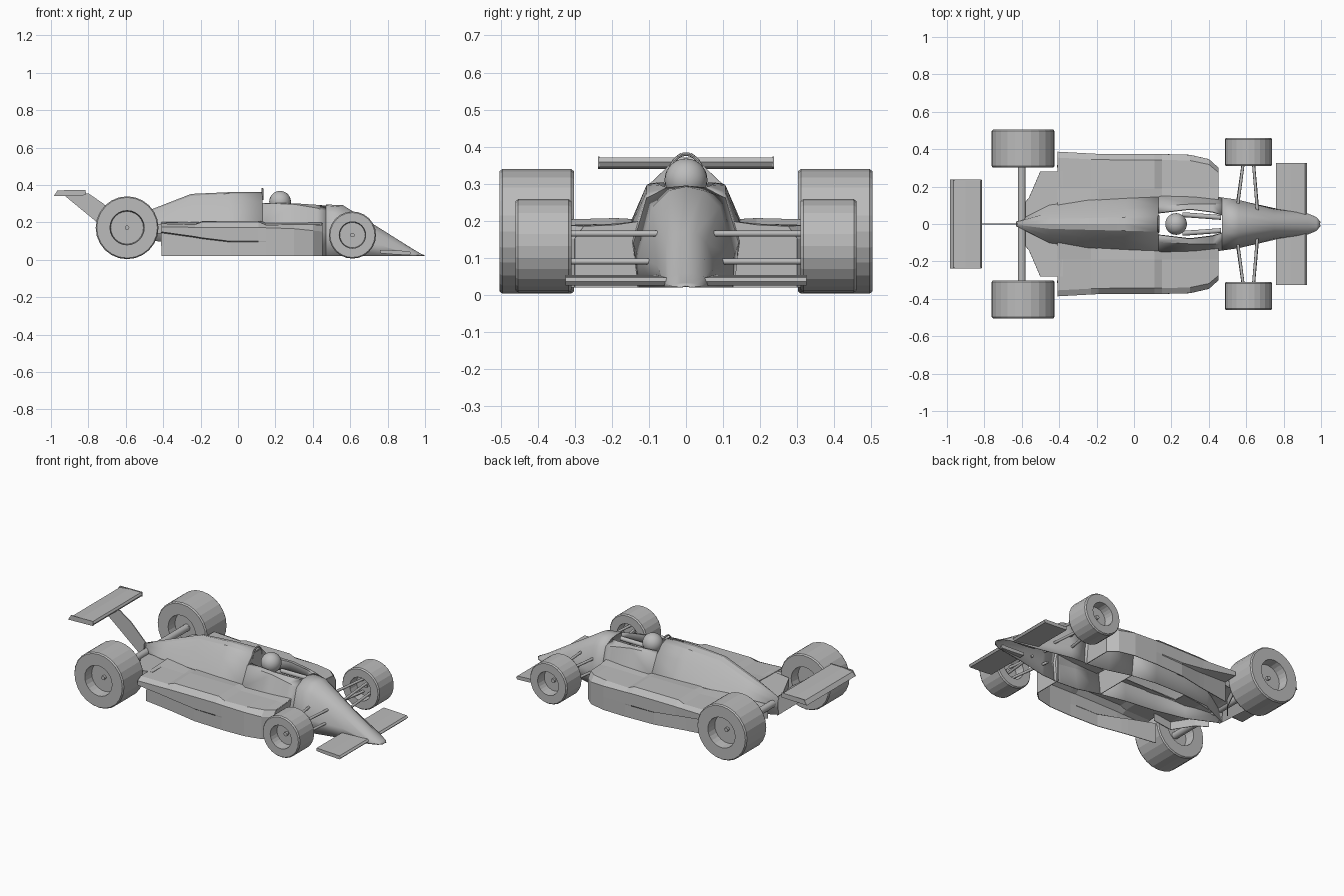
import bpy, bmesh, math
from mathutils import Vector

cube = bpy.data.objects.get("Cube")
if cube:
    bpy.data.objects.remove(cube, do_unlink=True)

# Single plain grey material
grey = bpy.data.materials.new("plain_grey")
grey.use_nodes = True
grey.diffuse_color = (0.5, 0.5, 0.5, 1)
grey.node_tree.nodes["Principled BSDF"].inputs["Base Color"].default_value = (0.5, 0.5, 0.5, 1)


def finish(name, bm, smooth=None, shell=0):
    bmesh.ops.remove_doubles(bm, verts=bm.verts, dist=0.0002)
    bmesh.ops.recalc_face_normals(bm, faces=bm.faces)
    mesh = bpy.data.meshes.new(name)
    bm.to_mesh(mesh)
    bm.free()
    mesh.materials.append(grey)
    ob = bpy.data.objects.new(name, mesh)
    bpy.context.collection.objects.link(ob)
    if shell:
        mod = ob.modifiers.new("thickness", 'SOLIDIFY')
        mod.thickness = shell
        mod.offset = 0
    if smooth:
        bpy.ops.object.select_all(action='DESELECT')
        ob.select_set(True)
        bpy.context.view_layer.objects.active = ob
        bpy.ops.object.shade_smooth_by_angle(angle=math.radians(smooth))
    return ob


def loft(name, rows, caps=False, closed=False, **kw):
    """Skin a list of equal-length point rows."""
    bm = bmesh.new()
    grid = [[bm.verts.new(p) for p in row] for row in rows]
    n = len(rows[0])
    for a, b in zip(grid, grid[1:]):
        for i in range(n if closed else n - 1):
            j = (i + 1) % n
            bm.faces.new((a[i], a[j], b[j], b[i]))
    if caps:
        bm.faces.new(grid[0])
        bm.faces.new(grid[-1])
    return finish(name, bm, **kw)


def prism(name, outline, y0, y1):
    """Extrude an (x, z) outline across y."""
    rows = [[(x, y, z) for x, z in outline] for y in (y0, y1)]
    return loft(name, rows, caps=True, closed=True)


def rod(name, a, b, radius, sides=12):
    a, b = Vector(a), Vector(b)
    bm = bmesh.new()
    bmesh.ops.create_cone(bm, cap_ends=True, segments=sides, radius1=radius,
                          radius2=radius, depth=(b - a).length)
    turn = (b - a).to_track_quat('Z', 'Y').to_matrix().to_4x4()
    turn.translation = (a + b) / 2
    bm.transform(turn)
    return finish(name, bm, smooth=40)


def half_points(x, flat):
    return [(x, y, z) for y, z in zip(flat[0::2], flat[1::2])]


def body_rows(stations):
    """Each station: x, four (y, z) points from the sill up, ridge height."""
    rows = []
    for x, *flat, ridge in stations:
        half = half_points(x, flat)
        rows.append(half + [(x, 0, ridge)] + [(x, -y, z) for _, y, z in reversed(half)])
    return rows


# Engine cover tapering to the tail
cowl = [
    (-.63, .005, .10, .010, .16, .008, .19, .004, .198, .20),
    (-.45, .09, .10, .10, .19, .06, .235, .025, .265, .272),
    (-.25, .12, .09, .125, .20, .07, .29, .03, .34, .35),
    (-.05, .13, .08, .137, .20, .08, .30, .035, .352, .359),
    (.13, .135, .06, .15, .19, .095, .30, .04, .352, .36),
]
loft("engine_cover", body_rows(cowl), smooth=20, shell=.004)

# Bulkhead closing the engine cover behind the driver
prism_rows = [[(.13, y, z) for y, z in ((-w, h), (w, h))]
              for w, h in ((.135, .06), (.15, .19), (.095, .30), (.04, .355))]
loft("seat_bulkhead", prism_rows, shell=.004)

# Nose
nose = [
    (.47, .13, .02, .14, .14, .105, .26, .05, .288, .293),
    (.56, .125, .02, .127, .10, .09, .235, .045, .28, .29),
    (.75, .083, .02, .077, .08, .053, .14, .025, .165, .171),
    (.93, .054, .02, .054, .03, .045, .044, .02, .055, .058),
    (.975, .035, .02, .035, .022, .028, .027, .015, .03, .031),
    (.995, .01, .02, .01, .021, .008, .022, .004, .023, .023),
]
loft("nose", body_rows(nose), smooth=35, shell=.004)

# Cockpit walls either side of the open cockpit, with the rim folded inwards
cockpit = [
    (.13, .135, .06, .15, .19, .095, .30, .06, .302, .058, .24),
    (.30, .135, .03, .154, .17, .105, .295, .08, .30, .078, .24),
    (.42, .13, .02, .148, .15, .106, .275, .065, .292, .063, .24),
    (.47, .13, .02, .14, .14, .105, .26, .05, .288, .048, .24),
]

# Sidepod stations: x, outer width, crown height, shoulder height,
# height of the overhanging lip, width of the wall below it
sidepod = [
    (.45, .30, .187, .15, .10, .30), (.40, .345, .19, .155, .10, .345),
    (.30, .368, .19, .165, .10, .368), (.15, .372, .188, .17, .10, .372),
    (.11, .372, .205, .172, .10, .37), (-.04, .372, .205, .172, .10, .365),
    (-.19, .373, .205, .172, .118, .335), (-.23, .375, .19, .172, .125, .328),
    (-.41, .385, .195, .175, .15, .30),
]
# Rear deck stations: x, outer width, height
deck = [(-.38, .28, .195), (-.50, .28, .18), (-.56, .14, .165), (-.61, .08, .15)]

# Wheels: name, x, height of axle, radius, rim radius, inner y, width
wheels = [("rear", -.593, .171, .168, .092, .302, .202),
          ("front", .612, .132, .126, .071, .309, .152)]


def wheel(name, s, x, z, r, rim, y0, w):
    profile = [(.002, .06), (rim * .95, .06), (rim, 0), (r - .006, 0), (r, .008),
               (r, w - .008), (r - .006, w), (rim, w), (rim * .95, w - .06),
               (.002, w - .06)]
    rows = []
    for k in range(25):
        a = math.tau * k / 24
        rows.append([(x + q * math.cos(a), s * (y0 + t), z + q * math.sin(a))
                     for q, t in profile])
    loft(name, rows)
    rod(name + "_hub", (x, s * (y0 + .05), z), (x, s * (y0 + w - .045), z), .012)


for side, s in (("left", 1), ("right", -1)):
    rows = [[(x, s * y, z) for x, y, z in half_points(c[0], c[1:])] for c in cockpit]
    loft(side + "_cockpit_wall", rows, smooth=20, shell=.004)

    # Sidepod shell, open underneath, and its front panel
    rows = []
    for x, out, crown, shoulder, lip, low in sidepod:
        section = [(.10, .2), (.19, crown), (out * .92, crown - .004),
                   (out, shoulder), (out, lip), (low, lip - .005), (low, .02)]
        rows.append([(x, s * y, z) for y, z in section])
    loft(side + "_sidepod", rows, shell=.004)
    loft(side + "_sidepod_front", [[(.45, s * y, z) for y, z in pair] for pair in (
        ((.12, .02), (.12, .198)), ((.19, .02), (.19, .187)),
        ((.276, .02), (.276, .183)), ((.30, .02), (.30, .15)))], shell=.004)

    rows = [[(x, s * y, h) for y, h in ((.02, z), (out, z), (out, z - .05))]
            for x, out, z in deck]
    loft(side + "_rear_deck", rows, shell=.004)

    for end, *dims in wheels:
        wheel(f"{side}_{end}_wheel", s, *dims)

    # Front suspension arms
    for level, z, inner in (("upper", .165, .065), ("lower", .09, .09)):
        rod(f"{side}_{level}_leading_arm", (.66, s * inner, z), (.635, s * .37, z), .008)
        rod(f"{side}_{level}_trailing_arm", (.55, s * inner, z), (.59, s * .37, z), .008)

    # Front wing plane
    prism(side + "_front_wing", [(.76, .035), (.76, .053), (.84, .05), (.915, .046),
                                 (.925, .036), (.915, .025), (.84, .028)],
          s * .045, s * .325)
    # Driver arm
    rod(side + "_driver_arm", (.26, s * .05, .25), (.465, s * .035, .26), .013)

# Rear axle
rod("rear_axle", (-.6, -.37, .165), (-.6, .37, .165), .021, 16)

# Rear wing with thin end lips and its central pylon
prism("rear_wing", [(-.985, .34), (-.965, .362), (-.90, .37), (-.82, .37),
                    (-.812, .358), (-.82, .345), (-.90, .345)], -.235, .235)
for s in (1, -1):
    prism("rear_wing_lip", [(-.985, .34), (-.965, .371), (-.815, .373), (-.815, .345)],
          s * .233, s * .238)
prism("rear_wing_pylon", [(-.93, .345), (-.80, .355), (-.72, .30), (-.62, .20),
                          (-.62, .09)], -.003, .003)

# Driver helmet
bm = bmesh.new()
bmesh.ops.create_uvsphere(bm, u_segments=24, v_segments=14, radius=.058)
bmesh.ops.translate(bm, verts=bm.verts, vec=(.225, 0, .31))
finish("helmet", bm, smooth=60)

# Roll hoop behind the helmet
arch = [(.13, .045 * math.cos(math.pi * k / 12), .32 + .06 * math.sin(math.pi * k / 12))
        for k in range(13)]
for a, b in zip(arch, arch[1:]):
    rod("roll_hoop", a, b, .005, 8)
